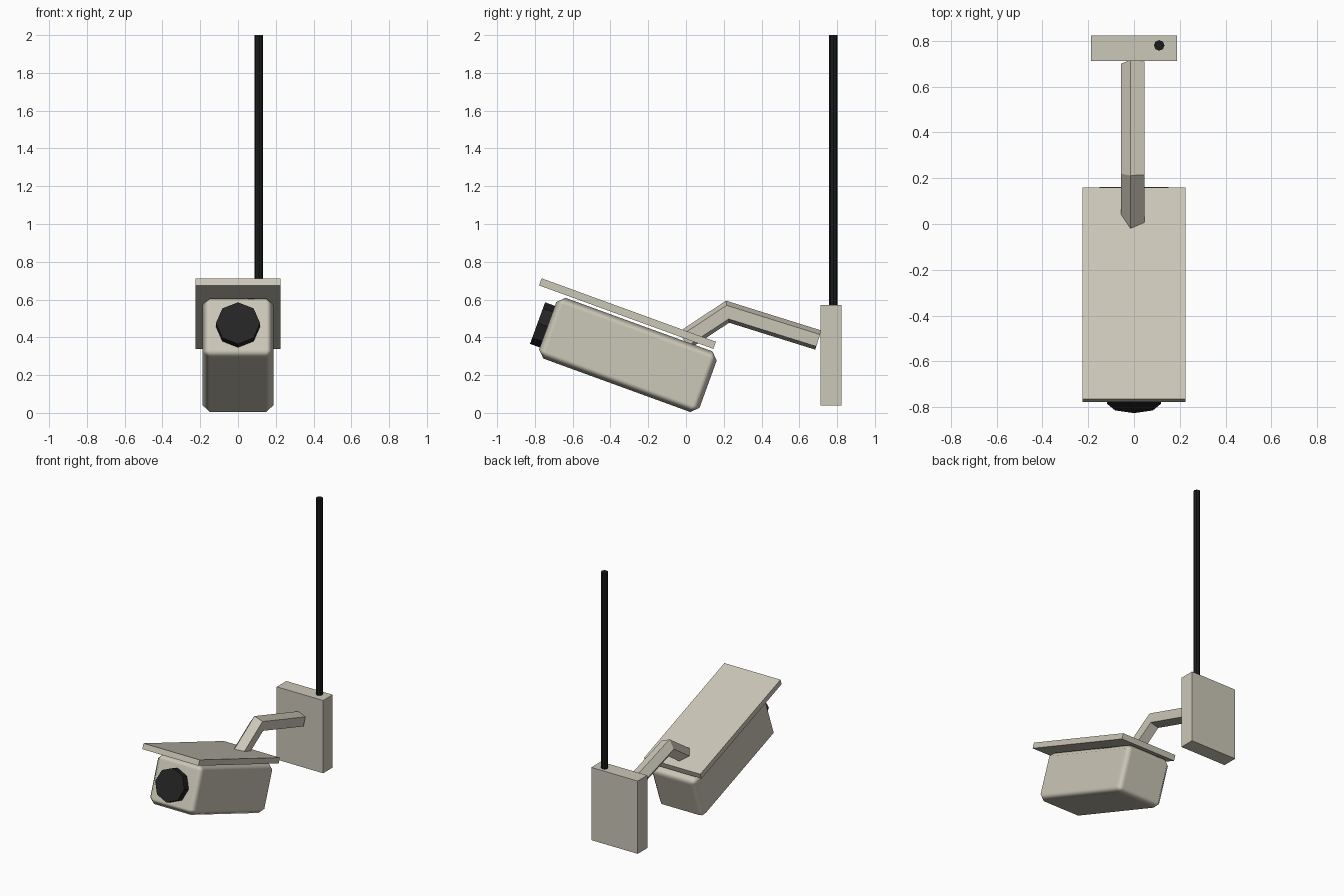
import bpy, bmesh, math
from mathutils import Matrix, Vector

if "Cube" in bpy.data.objects:
    bpy.data.objects.remove(bpy.data.objects["Cube"])

TILT = math.radians(-20)


def material(name, rgb):
    m = bpy.data.materials.new(name)
    m.diffuse_color = (*rgb, 1)
    m.use_nodes = True
    m.node_tree.nodes["Principled BSDF"].inputs["Base Color"].default_value = m.diffuse_color
    return m


BEIGE = material("warm grey beige", (0.60, 0.57, 0.48))
BLACK = material("soft black", (0.018, 0.018, 0.018))
CABLE = material("cable black", (0.010, 0.011, 0.011))


def make(name, bm, mat, matrix=Matrix()):
    mesh = bpy.data.meshes.new(name)
    bmesh.ops.recalc_face_normals(bm, faces=bm.faces)
    bm.to_mesh(mesh)
    bm.free()
    ob = bpy.data.objects.new(name, mesh)
    bpy.context.collection.objects.link(ob)
    mesh.materials.append(mat)
    ob.matrix_world = matrix
    return ob


def box(name, lo, hi, mat, matrix=Matrix()):
    bm = bmesh.new()
    lo, hi = Vector(lo), Vector(hi)
    bmesh.ops.create_cube(bm, size=1, matrix=Matrix.Translation((lo + hi) / 2)
                          @ Matrix.Diagonal((*(hi - lo), 1)))
    return make(name, bm, mat, matrix)


def cylinder(name, radius, depth, sides, mat, matrix):
    bm = bmesh.new()
    bmesh.ops.create_cone(bm, cap_ends=True, segments=sides, radius1=radius,
                          radius2=radius, depth=depth)
    return make(name, bm, mat, matrix)


# Tilted frame shared by the housing, sunshield and lens
tilt = Matrix.Rotation(TILT, 4, 'X')

# Housing with softly shaded chamfers
housing = box("camera_housing", (-0.187, -0.846, 0.012), (0.187, 0.058, 0.354), BEIGE, tilt)
for p in housing.data.polygons:
    p.use_smooth = True
bevel = housing.modifiers.new("chamfer", 'BEVEL')
bevel.width = 0.038
bevel.segments = 1
bevel.limit_method = 'ANGLE'
bevel.harden_normals = True

# Sunshield above the housing
box("sunshield", (-0.226, -0.962, 0.368), (0.226, 0.020, 0.408), BEIGE, tilt)

# Eight-sided lens barrel
cylinder("lens_barrel", 0.117, 0.075, 8, BLACK,
         tilt @ Matrix.Translation((0, -0.8635, 0.178)) @ Matrix.Rotation(math.pi / 2, 4, 'X'))

# Bent five-sided arm, swept along its path with a mitred elbow
path = [Vector((0, -0.01, 0.383)), Vector((0, 0.22, 0.535)), Vector((0, 0.70, 0.385))]
directions = [(b - a).normalized() for a, b in zip(path, path[1:])]
bm = bmesh.new()
rings = []
for i, point in enumerate(path):
    before, after = directions[max(i - 1, 0)], directions[min(i, 1)]
    along = (before + after).normalized()
    up = Vector((1, 0, 0)).cross(along) / along.dot(before)
    ring = []
    for k in range(5):
        a = math.radians(34 + 72 * k)
        ring.append(bm.verts.new(point + Vector((0.056 * math.cos(a), 0, 0))
                                 + up * 0.056 * math.sin(a)))
    rings.append(ring)
for r, s in zip(rings, rings[1:]):
    for k in range(5):
        n = (k + 1) % 5
        bm.faces.new((r[k], r[n], s[n], s[k]))
bm.faces.new(rings[0])
bm.faces.new(rings[-1])
make("mounting_arm", bm, BEIGE)

# Wall plate and the cable rising from it
box("wall_plate", (-0.187, 0.713, 0.04), (0.187, 0.823, 0.57), BEIGE)
cylinder("cable", 0.023, 1.46, 8, CABLE, Matrix.Translation((0.11, 0.78, 1.27)))
